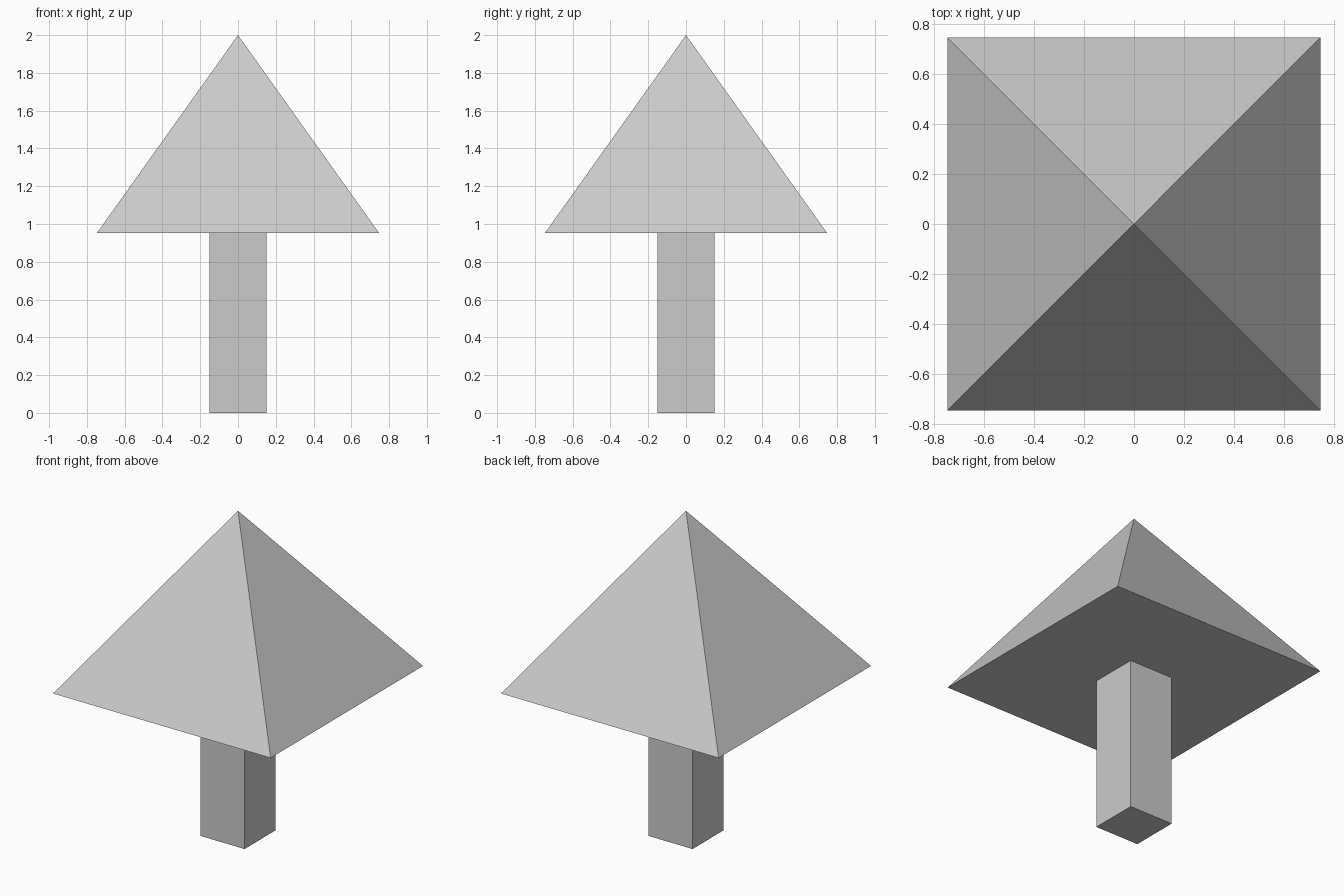
import bpy, math

if "Cube" in bpy.data.objects:
    bpy.data.objects.remove(bpy.data.objects["Cube"])


def square_solid(name, half_bottom, half_top, z0, z1):
    """Four-sided cone or prism with sides parallel to x and y."""
    r = math.sqrt(2)
    bpy.ops.mesh.primitive_cone_add(
        vertices=4, radius1=half_bottom * r, radius2=half_top * r,
        depth=z1 - z0, location=(0, 0, (z0 + z1) / 2),
        rotation=(0, 0, math.radians(45)))
    obj = bpy.context.object
    obj.name = name
    bpy.ops.object.transform_apply(location=True, rotation=True, scale=True)
    # Snap the corners to an exact axis-aligned square
    for v in obj.data.vertices:
        half = half_bottom if v.co.z < (z0 + z1) / 2 else half_top
        v.co.x = math.copysign(half, v.co.x)
        v.co.y = math.copysign(half, v.co.y)
    return obj


# Square post
square_solid("trunk", 0.151, 0.151, 0.0, 0.952)
# Pyramid crown
square_solid("crown", 0.747, 0.0, 0.952, 2.0)
